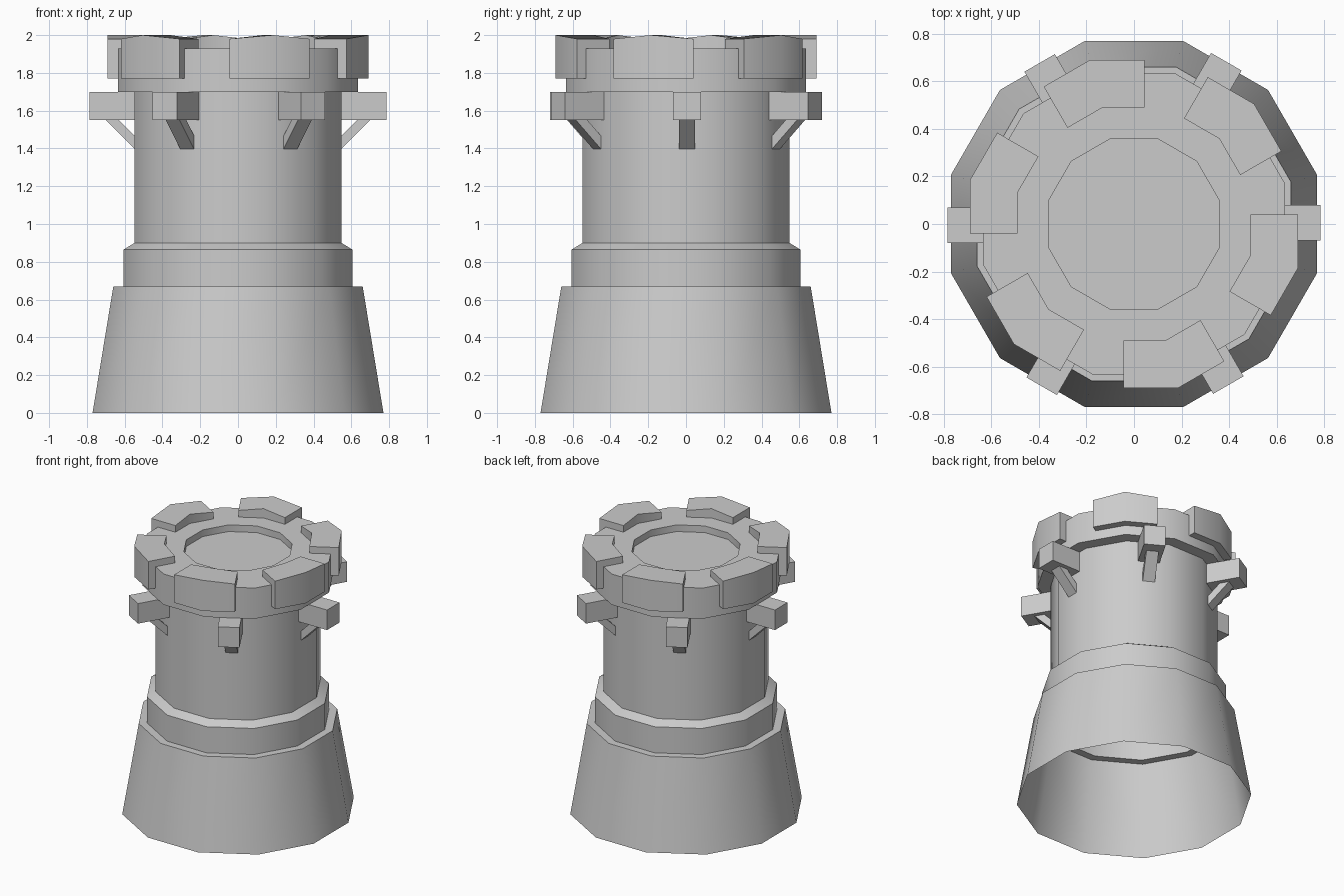
import bpy
import bmesh
import math
from mathutils import Matrix, Vector

cube = bpy.data.objects.get("Cube")
if cube:
    bpy.data.objects.remove(cube, do_unlink=True)

stone = bpy.data.materials.new("grey_stone")
stone.use_nodes = True
GREY = (0.6, 0.6, 0.6, 1)
stone.diffuse_color = GREY
stone.node_tree.nodes["Principled BSDF"].inputs["Base Color"].default_value = GREY

SIDES = 12
STEP = math.tau / SIDES


def finish(bm, name, turn=0.0):
    bm.transform(Matrix.Rotation(turn, 4, "Z"))
    mesh = bpy.data.meshes.new(name)
    bm.to_mesh(mesh)
    bm.free()
    mesh.materials.append(stone)
    obj = bpy.data.objects.new(name, mesh)
    bpy.context.collection.objects.link(obj)
    bpy.ops.object.select_all(action="DESELECT")
    obj.select_set(True)
    bpy.context.view_layer.objects.active = obj
    bpy.ops.object.shade_smooth_by_angle(angle=math.radians(33))
    return obj


def prism(bm, bottom, top):
    """Solid between two matching outlines."""
    low = [bm.verts.new(p) for p in bottom]
    high = [bm.verts.new(p) for p in top]
    bm.faces.new(low)
    bm.faces.new(high)
    for i in range(len(low)):
        j = (i + 1) % len(low)
        bm.faces.new((low[i], low[j], high[j], high[i]))
    bmesh.ops.recalc_face_normals(bm, faces=bm.faces)


# Tower shell: (flat-to-centre distance, height), open underneath
profile = [(0.77, 0), (0.66, 0.67), (0.605, 0.67), (0.605, 0.865), (0.548, 0.9),
           (0.548, 1.7), (0.635, 1.7), (0.635, 1.93), (0.36, 1.93), (0.36, 1.88)]
bm = bmesh.new()
rings = []
for flat, z in profile:
    r = flat / math.cos(STEP / 2)
    rings.append([bm.verts.new((r * math.cos((i + 0.5) * STEP),
                                r * math.sin((i + 0.5) * STEP), z))
                  for i in range(SIDES)])
for a, b in zip(rings, rings[1:]):
    for i in range(SIDES):
        j = (i + 1) % SIDES
        bm.faces.new((a[i], a[j], b[j], b[i]))
bm.faces.new(rings[-1])
finish(bm, "tower_shell")


# Battlement blocks, each bent around one corner of the parapet
def on_flat(angle, dist, along):
    normal = Vector((math.cos(angle), math.sin(angle), 0))
    return normal * dist + Vector((-normal.y, normal.x, 0)) * along


def bent_edge(dist):
    corner = on_flat(-STEP / 2, dist / math.cos(STEP / 2), 0)
    return [on_flat(0, dist, 0.04), corner, on_flat(-STEP, dist, -0.045)]


def battlement(turn, name):
    bm = bmesh.new()
    plan = bent_edge(0.69) + bent_edge(0.49)[::-1]
    heights = [1.98, 2.0, 1.98] * 2
    prism(bm, [p + Vector((0, 0, 1.77)) for p in plan],
          [p + Vector((0, 0, h)) for p, h in zip(plan, heights)])
    finish(bm, name, turn)


# Beam ends and slanted struts: side outline (x, z) widened along y
def slab(outline, half_width, name, turn):
    bm = bmesh.new()
    shift = 0.005
    prism(bm, [(x, shift - half_width, z) for x, z in outline],
          [(x, shift + half_width, z) for x, z in outline])
    finish(bm, name, turn)


beam = [(0.5, 1.55), (0.785, 1.55), (0.785, 1.7), (0.5, 1.7)]
strut = [(0.5, 1.35), (0.55, 1.4), (0.71, 1.56), (0.64, 1.56), (0.5, 1.42)]
for i in range(6):
    turn = i * math.tau / 6
    battlement(turn, f"battlement_{i + 1}")
    slab(beam, 0.074, f"beam_{i + 1}", turn)
    slab(strut, 0.042, f"strut_{i + 1}", turn)
